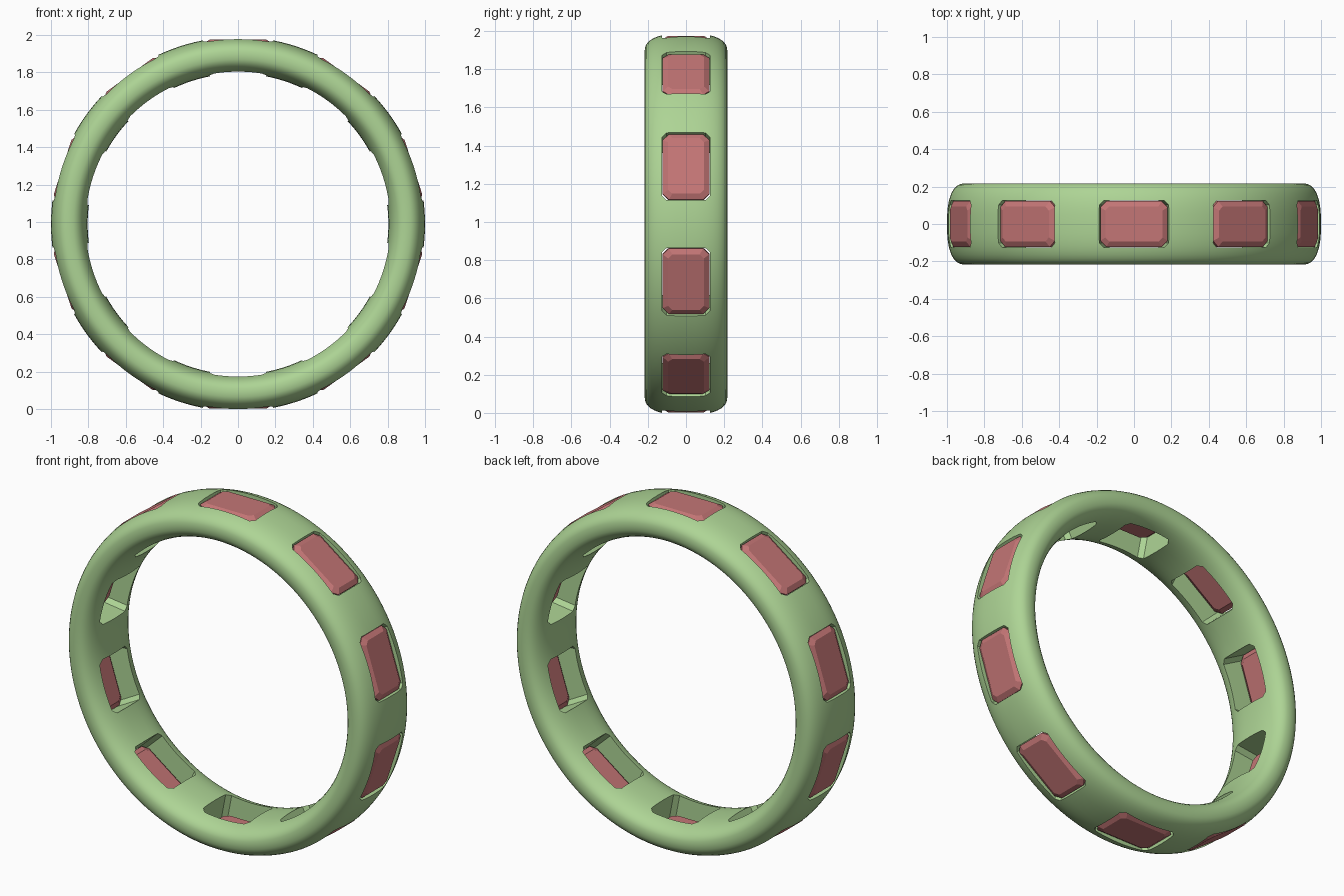
import bpy, bmesh, math
from mathutils import Matrix, Vector

if "Cube" in bpy.data.objects:
    bpy.data.objects.remove(bpy.data.objects["Cube"])

CZ = 0.989            # height of the ring centre
COUNT = 10            # stones around the band


def material(name, rgb):
    m = bpy.data.materials.new(name)
    m.diffuse_color = (*rgb, 1)
    m.use_nodes = True
    m.node_tree.nodes["Principled BSDF"].inputs["Base Color"].default_value = m.diffuse_color
    return m


def make_object(name, bm, mat=None):
    bmesh.ops.recalc_face_normals(bm, faces=bm.faces[:])
    me = bpy.data.meshes.new(name)
    bm.to_mesh(me)
    bm.free()
    ob = bpy.data.objects.new(name, me)
    bpy.context.collection.objects.link(ob)
    if mat:
        me.materials.append(mat)
    return ob


def placement(i):
    # local z points outward from the ring axis, local y along the band width
    a = 2 * math.pi * i / COUNT
    return Matrix.Translation((0, 0, CZ)) @ Matrix.Rotation(a, 4, 'Y')


def add_octagon_loft(bm, layers, mat4):
    # layers: (radius, half length, half width, corner chamfer)
    rings = []
    for r, l, w, c in layers:
        pts = [(l, w - c), (l - c, w), (c - l, w), (-l, w - c),
               (-l, c - w), (c - l, -w), (l - c, -w), (l, c - w)]
        rings.append([bm.verts.new(mat4 @ Vector((x, y, r))) for x, y in pts])
    for a, b in zip(rings, rings[1:]):
        for k in range(8):
            n = (k + 1) % 8
            bm.faces.new((a[k], a[n], b[n], b[k]))
    bm.faces.new(rings[0])
    bm.faces.new(rings[-1])


green = material("band_green", (0.42, 0.66, 0.30))
red = material("stone_red", (0.55, 0.18, 0.18))

# band: softened rectangular section swept around the axis
SEG, SEC, N = 160, 40, 2.5
bm = bmesh.new()
section = []
for k in range(SEC):
    t = 2 * math.pi * k / SEC
    c, s = math.cos(t), math.sin(t)
    section.append((0.902 + 0.098 * math.copysign(abs(c) ** (2 / N), c),
                    0.217 * math.copysign(abs(s) ** (2 / N), s)))
loops = []
for j in range(SEG):
    a = 2 * math.pi * j / SEG
    loops.append([bm.verts.new((r * math.cos(a), y, CZ + r * math.sin(a)))
                  for r, y in section])
for j in range(SEG):
    p, q = loops[j], loops[(j + 1) % SEG]
    for k in range(SEC):
        n = (k + 1) % SEC
        bm.faces.new((p[k], p[n], q[n], q[k]))
band = make_object("ring_band", bm, green)

# windows tapering toward the ring centre
bm = bmesh.new()
for i in range(COUNT):
    add_octagon_loft(bm, [(r, 0.19 * r, 0.126, 0.024) for r in (0.7, 1.1)],
                     placement(i))
cutter = make_object("window_cutter", bm, green)
cutter.hide_render = True

mod = band.modifiers.new("windows", 'BOOLEAN')
mod.operation = 'DIFFERENCE'
mod.solver = 'EXACT'
mod.object = cutter
bpy.context.view_layer.objects.active = band
band.select_set(True)
bpy.ops.object.modifier_apply(modifier=mod.name)
bpy.ops.object.shade_smooth_by_angle(angle=math.radians(30))
bpy.data.objects.remove(cutter)

# step-cut stones set in the windows
for i in range(COUNT):
    bm = bmesh.new()
    add_octagon_loft(bm, [(0.905, 0.140, 0.090, 0.025),
                          (0.930, 0.172, 0.122, 0.032),
                          (0.968, 0.180, 0.122, 0.032),
                          (0.986, 0.153, 0.094, 0.022)], placement(i))
    make_object(f"stone_{i + 1}", bm, red)
